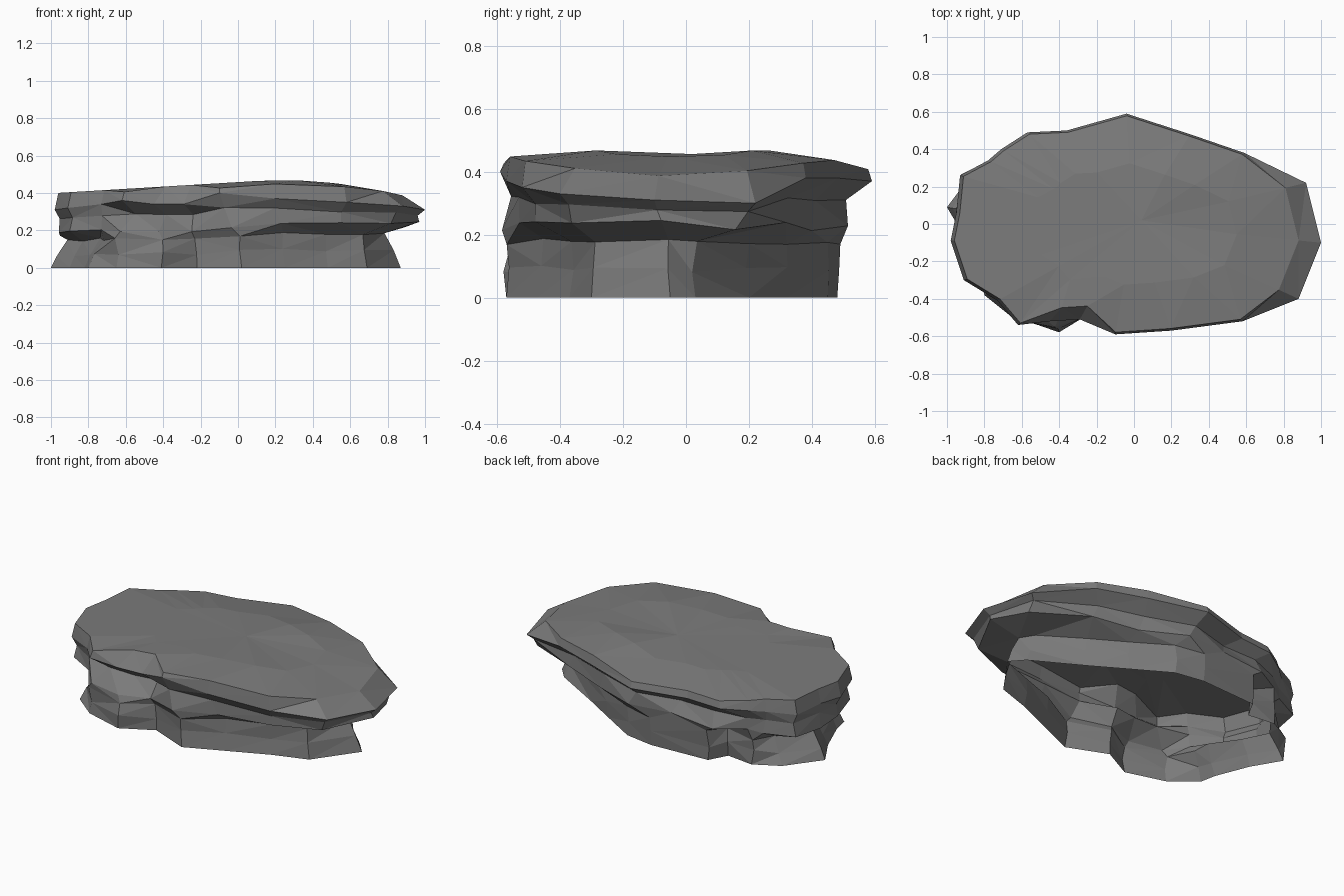
import bpy
import bmesh
import random
from mathutils import Vector

random.seed(4)

if "Cube" in bpy.data.objects:
    bpy.data.objects.remove(bpy.data.objects["Cube"], do_unlink=True)


def make_material(name, grey):
    material = bpy.data.materials.new(name)
    material.use_nodes = True
    colour = (grey, grey, grey, 1)
    material.diffuse_color = colour
    material.node_tree.nodes["Principled BSDF"].inputs["Base Color"].default_value = colour
    return material


# Columns round the rock: foot x, foot y, rim x, rim y, rim height, lip height
COLUMNS = [
    (.87, -.05,   1.0, -.10,   .31, .24),
    (.80, .03,    .92, .22,    .30, .22),
    (.50, .20,    .59, .38,    .38, .23),
    (.30, .32,    .30, .48,    .38, .22),
    (.08, .45,    -.04, .59,   .37, .23),
    (-.1, .48,    -.36, .50,   .36, .23),
    (-.47, .46,   -.57, .49,   .35, .22),
    (-.53, .35,   -.71, .40,   .34, .22),
    (-.70, .37,   -.78, .34,   .33, .20),
    (-.85, .29,   -.93, .26,   .32, .18),
    (-1.0, .09,   -.95, .06,   .32, .18),
    (-.90, -.08,  -.98, -.09,  .31, .18),
    (-.82, -.28,  -.91, -.30,  .32, .19),
    (-.80, -.38,  -.73, -.41,  .34, .20),
    (-.65, -.50,  -.62, -.54,  .36, .20),
    (-.41, -.57,  -.45, -.52,  .34, .19),
    (-.22, -.47,  -.29, -.51,  .34, .20),
    (.02, -.57,   -.10, -.59,  .40, .22),
    (.25, -.47,   .20, -.57,   .37, .23),
    (.48, -.37,   .58, -.52,   .35, .24),
    (.69, -.30,   .88, -.40,   .33, .24),
]


def crown_height(x, y):
    """Gently domed top, falling off towards the edges."""
    if x < .2:
        z = .47 - .06 * (.2 - x)
    else:
        z = .47 - .18 * (x - .2) ** 2
    return z - .15 * max(0, y - .26) - .2 * max(0, -y - .45)


def on_crown(x, y):
    return Vector((x, y, crown_height(x, y)))


def chip(point, amount):
    """Move a point a little so that the stone looks broken."""
    offset = [random.uniform(-amount, amount) for axis in range(3)]
    return point + Vector(offset)


def top_inset(rim):
    """Share of the rim radius reached by the edge of the top."""
    if rim.x > .85:
        return .88
    if rim.y < -.5 and -.5 < rim.x < -.25:
        return .86
    return .98


def waist_inset(foot):
    """The wall is undercut at both ends and upright between them."""
    if abs(foot.x) > .75:
        return .91
    if foot.x > .2 and foot.y < 0:
        return .96
    return 1


def groove_inset(rim):
    """Depth of the groove between the lower ledge and the rim."""
    if abs(rim.x) > .7:
        return .98
    if rim.x < -.25 and rim.y < 0:
        return .86
    if rim.y > 0:
        return .9
    return .96


def lip_reach(rim):
    """How far the lower ledge stretches from the foot to the rim."""
    if rim.x < -.7:
        return .85
    if rim.x > .5:
        return .7
    return .5


def column_points(fx, fy, rx, ry, rim_z, lip_z):
    """Points from the ground up to the middle of the top."""
    foot = Vector((fx, fy, 0))
    rim = Vector((rx, ry, rim_z))

    waist = foot * waist_inset(foot)
    belly = foot.lerp(waist, .4)
    belly.z = lip_z * .4
    waist.z = lip_z * .78

    lip = foot.lerp(rim, lip_reach(rim))
    lip.z = lip_z
    groove = lip.lerp(rim, .6) * groove_inset(rim)
    groove.z = lip_z * .4 + rim_z * .6

    inset = top_inset(rim)
    return [
        foot,
        chip(belly, .012),
        chip(waist, .012),
        chip(lip, .01),
        chip(groove, .008),
        rim,
        on_crown(rx * inset, ry * inset),
        on_crown(rx * .55, ry * .55),
    ]


def build_rock(name, material):
    bm = bmesh.new()
    columns = [[bm.verts.new(p) for p in column_points(*c)] for c in COLUMNS]

    # Sides and outer top, hollow and open underneath
    for i, left in enumerate(columns):
        right = columns[(i + 1) % len(columns)]
        for k in range(len(left) - 1):
            bm.faces.new((left[k], right[k], right[k + 1], left[k + 1]))

    # Middle of the top
    centre = bm.verts.new((.04, .02, .456))
    for i, left in enumerate(columns):
        right = columns[(i + 1) % len(columns)]
        bm.faces.new((left[-1], right[-1], centre))

    bmesh.ops.triangulate(bm, faces=bm.faces[:], quad_method='SHORT_EDGE')
    bmesh.ops.recalc_face_normals(bm, faces=bm.faces[:])

    mesh = bpy.data.meshes.new(name)
    bm.to_mesh(mesh)
    bm.free()
    mesh.materials.append(material)
    rock = bpy.data.objects.new(name, mesh)
    bpy.context.collection.objects.link(rock)
    return rock


build_rock("flat_rock", make_material("stone grey", .2))
